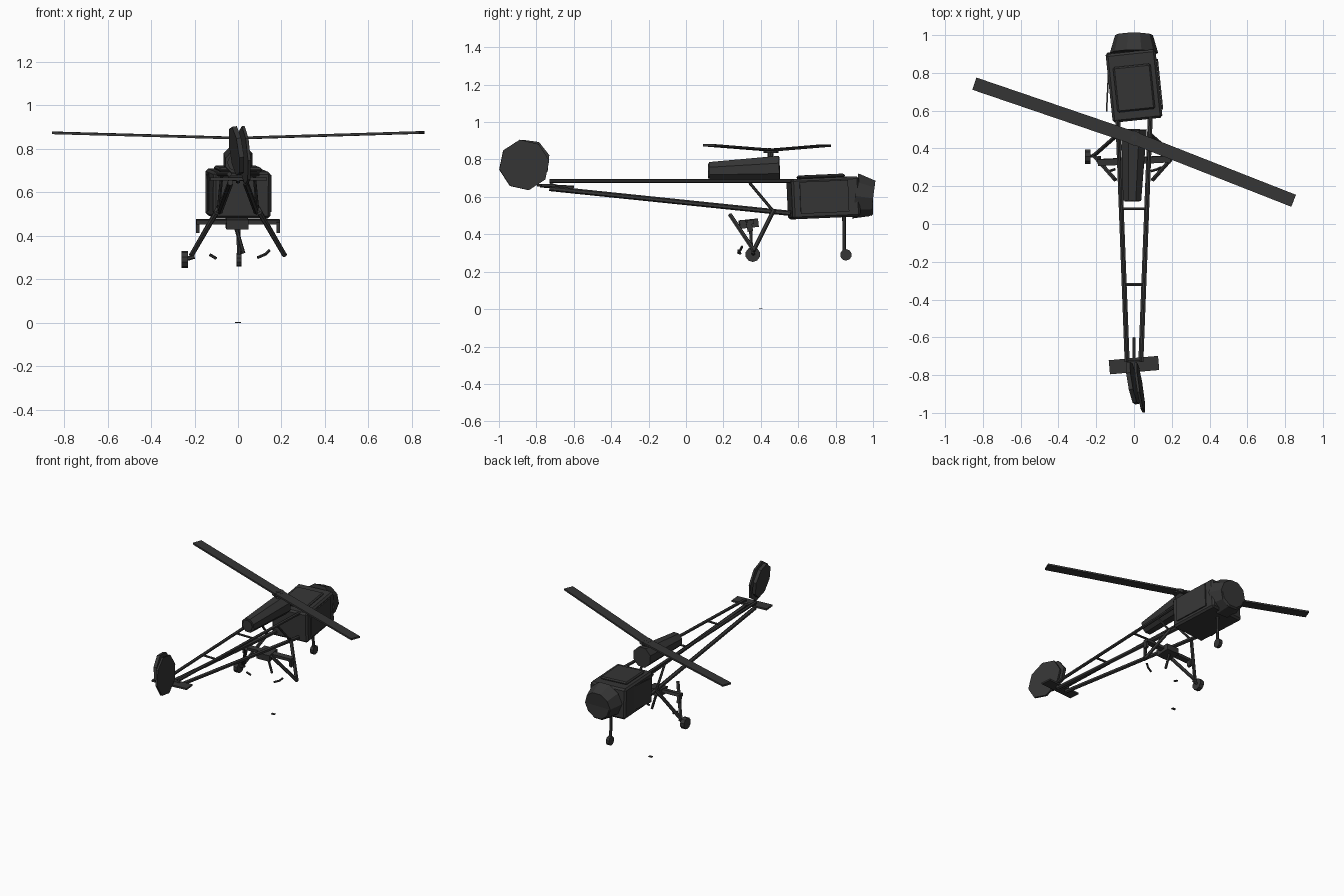
import bpy, bmesh, math
from mathutils import Vector, Matrix, Euler

cube = bpy.data.objects.get("Cube")
if cube:
    bpy.data.objects.remove(cube, do_unlink=True)

mat = bpy.data.materials.new("charcoal")
mat.use_nodes = True
colour = (0.036, 0.036, 0.036, 1)
mat.diffuse_color = colour
bsdf = next(n for n in mat.node_tree.nodes if n.type == 'BSDF_PRINCIPLED')
bsdf.inputs["Base Color"].default_value = colour


def finish(name, bm, matrix):
    bm.transform(matrix)
    bmesh.ops.recalc_face_normals(bm, faces=bm.faces[:])
    mesh = bpy.data.meshes.new(name)
    bm.to_mesh(mesh)
    bm.free()
    mesh.materials.append(mat)
    ob = bpy.data.objects.new(name, mesh)
    bpy.context.collection.objects.link(ob)
    return ob


def box(name, loc, size, rot=(0, 0, 0), bevel=0):
    bm = bmesh.new()
    bmesh.ops.create_cube(bm, size=1)
    bmesh.ops.scale(bm, vec=size, verts=bm.verts[:])
    if bevel:
        bmesh.ops.bevel(bm, geom=bm.edges[:], offset=bevel, segments=1, affect='EDGES')
    turn = Euler([math.radians(a) for a in rot]).to_matrix().to_4x4()
    return finish(name, bm, Matrix.Translation(loc) @ turn)


def tube(name, a, b, r1, r2=None, sides=6, spin=0):
    a, b = Vector(a), Vector(b)
    bm = bmesh.new()
    bmesh.ops.create_cone(bm, cap_ends=True, segments=sides, radius1=r1,
                          radius2=r1 if r2 is None else r2, depth=(b - a).length)
    turn = (b - a).to_track_quat('Z', 'Y').to_matrix().to_4x4()
    spin = Matrix.Rotation(math.radians(spin), 4, 'Z')
    return finish(name, bm, Matrix.Translation((a + b) / 2) @ turn @ spin)


# Cabin, slightly twisted from the frame
tilt = (2.5, 0, 6)
box("cabin", (0, 0.735, 0.595), (0.265, 0.365, 0.215), tilt, 0.012)
box("roof_panel", (0, 0.72, 0.709), (0.2, 0.24, 0.02), tilt, 0.008)
tube("nose", (0, 0.905, 0.605), (0, 1, 0.592), 0.128, 0.1, 10, 18)
tube("nose_cap", (0, 0.99, 0.592), (0, 1, 0.592), 0.1, 0.09, 10, 18)
box("right_door", (0.137, 0.74, 0.6), (0.008, 0.26, 0.17), tilt)
box("left_door", (-0.14, 0.7, 0.6), (0.008, 0.2, 0.17), (2.5, 0, -3))

# Engine and rotor
tube("engine", (-0.01, 0.125, 0.738), (0.0, 0.5, 0.752), 0.052, 0.073, 8, 22)
tube("engine_exhaust", (-0.01, 0.118, 0.738), (-0.01, 0.13, 0.738), 0.04, sides=8)
tube("rotor_mast", (0, 0.45, 0.8), (0, 0.455, 0.86), 0.016, sides=8)
tube("rotor_hub", (0, 0.455, 0.835), (0, 0.455, 0.858), 0.04, sides=8)
hub = Vector((0, 0.455, 0.85))
for name, tip in (("left_blade", (-0.845, 0.743, 0.874)), ("right_blade", (0.845, 0.123, 0.876))):
    tip = Vector(tip)
    span = tip - hub
    yaw = math.degrees(math.atan2(span.y, span.x))
    pitch = -math.degrees(math.atan2(span.z, span.xy.length))
    box(name, (hub + tip) / 2, (span.length, 0.068, 0.012), (0, pitch, yaw))

# Open tail frame and main undercarriage legs
for side, x in (("left", -1), ("right", 1)):
    tube(side + "_upper_boom", (0.04 * x, -0.73, 0.685), (0.09 * x, 0.58, 0.685), 0.011)
    tube(side + "_lower_boom", (0.035 * x, -0.73, 0.645), (0.085 * x, 0.56, 0.512), 0.014)
    tube(side + "_frame_strut", (0.075 * x, 0.34, 0.675), (0.09 * x, 0.47, 0.52), 0.008)
    tube(side + "_front_leg", (0.09 * x, 0.47, 0.53), (0.215 * x, 0.36, 0.31), 0.012)
    tube(side + "_rear_leg", (0.1 * x, 0.235, 0.505), (0.215 * x, 0.365, 0.31), 0.012)
    box(side + "_axle_drop", (0.185 * x, 0.34, 0.44), (0.018, 0.03, 0.05), (10, 0, 0))
for y, half in ((0.08, 0.07), (-0.32, 0.055)):
    tube("frame_crossbar", (-half, y, 0.683), (half, y, 0.683), 0.008)
tube("tail_brace", (0, -0.6, 0.65), (0, -0.78, 0.66), 0.01)
tube("tail_crossbar", (-0.045, -0.72, 0.665), (0.045, -0.72, 0.665), 0.012)

# Tail surfaces
box("stabilizer", (0, -0.747, 0.662), (0.262, 0.075, 0.012), (0, 0, 5))
tube("tail_fin", (0.024, -0.866, 0.77), (0.037, -0.864, 0.771), 0.137, sides=8, spin=10)
bent = tube("bent_fin_plate", (-0.018, -0.845, 0.79), (0.004, -0.841, 0.793), 0.117, sides=8, spin=15)

# Undercarriage
box("axle_bar", (0, 0.335, 0.465), (0.385, 0.035, 0.022), (8, 0, 3))
box("axle_housing", (-0.005, 0.335, 0.457), (0.1, 0.1, 0.045), (6, 0, 3))
tube("left_wheel_axle", (-0.2, 0.36, 0.305), (-0.245, 0.36, 0.292), 0.01)
tube("left_wheel", (-0.26, 0.357, 0.292), (-0.23, 0.357, 0.292), 0.04, sides=10)
tube("nose_leg", (0, 0.845, 0.5), (0.005, 0.847, 0.3), 0.01)
tube("nose_wheel", (-0.008, 0.855, 0.29), (0.016, 0.855, 0.29), 0.031, sides=10)
tube("loose_strut", (-0.01, 0.345, 0.44), (0.025, 0.35, 0.32), 0.009)

# Loose broken pieces
bits = (((-0.13, 0.28, 0.314), (-0.1, 0.29, 0.296)),
        ((0.09, 0.28, 0.3), (0.125, 0.29, 0.315)),
        ((0.125, 0.29, 0.315), (0.145, 0.3, 0.335)))
for a, b in bits:
    tube("broken_piece", a, b, 0.007, sides=5)
box("ground_fragment", (0, 0.4, 0.002), (0.026, 0.02, 0.004))
